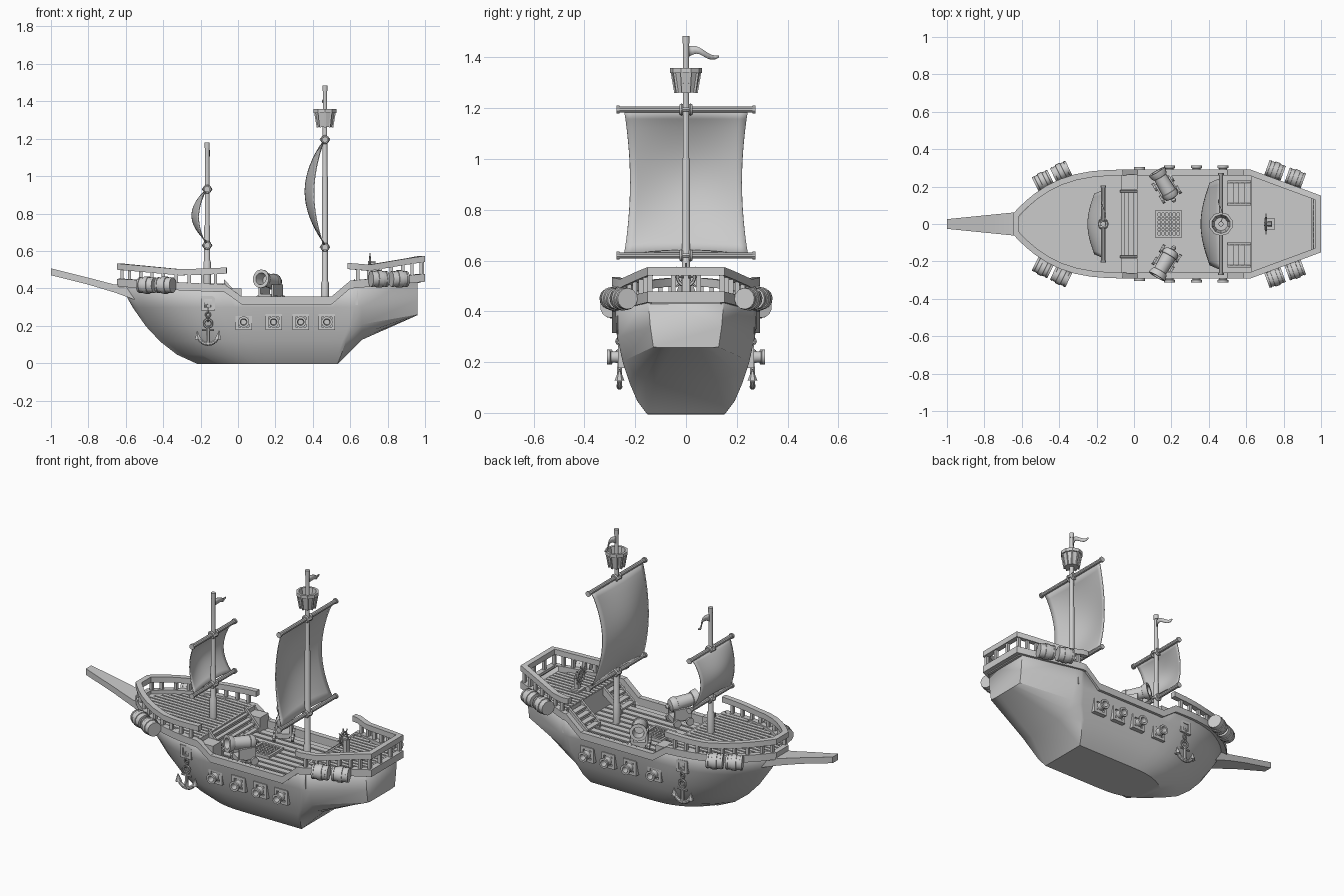
import bpy, bmesh, math
from mathutils import Vector, Matrix

if "Cube" in bpy.data.objects:
    bpy.data.objects.remove(bpy.data.objects["Cube"])

# ---------- helpers ----------
def finish(name, bm):
    bmesh.ops.remove_doubles(bm, verts=bm.verts, dist=1e-5)
    bmesh.ops.recalc_face_normals(bm, faces=bm.faces)
    me = bpy.data.meshes.new(name)
    bm.to_mesh(me)
    bm.free()
    ob = bpy.data.objects.new(name, me)
    bpy.context.collection.objects.link(ob)
    return ob

def loft(name, rings, loop=True, cap0=True, cap1=True, closed=False):
    bm = bmesh.new()
    R = [[bm.verts.new(p) for p in r] for r in rings]
    n = len(rings[0])
    for i in range(len(R) if closed else len(R) - 1):
        a, b = R[i], R[(i + 1) % len(R)]
        for j in range(n if loop else n - 1):
            k = (j + 1) % n
            bm.faces.new((a[j], a[k], b[k], b[j]))
    if not closed:
        if cap0: bm.faces.new(R[0])
        if cap1: bm.faces.new(R[-1])
    return finish(name, bm)

def lathe(name, prof, loc, axis=(0, 0, 1), seg=12, closed=False):
    q = Vector((0, 0, 1)).rotation_difference(Vector(axis).normalized())
    rings = [[Vector(loc) + q @ Vector((r * math.cos(a), r * math.sin(a), z))
              for a in [2 * math.pi * (k + .5) / seg for k in range(seg)]] for r, z in prof]
    return loft(name, rings, closed=closed)

def rod(name, p, q, r1, r2=None, seg=8):
    d = Vector(q) - Vector(p)
    return lathe(name, [(r1, 0), (r2 or r1, d.length)], p, d, seg)

def torus(name, loc, axis, R, r, seg=14):
    prof = [(R + r * math.cos(a), r * math.sin(a)) for a in [k * math.pi / 3 for k in range(6)]]
    return lathe(name, prof, loc, axis, seg, closed=True)

def boxes(name, items):  # items: (centre, size[, z rotation])
    bm = bmesh.new()
    for it in items:
        rot = Matrix.Rotation(it[2] if len(it) > 2 else 0, 4, 'Z')
        bmesh.ops.create_cube(bm, size=1, matrix=Matrix.Translation(it[0]) @ rot @ Matrix.Diagonal((*it[1], 1)))
    return finish(name, bm)

def sweep(name, pts, w, h, closed=False):
    pts = [Vector(p) for p in pts]
    n, rings = len(pts), []
    for i, p in enumerate(pts):
        a = pts[i - 1] if (i or closed) else p
        b = pts[(i + 1) % n] if (i < n - 1 or closed) else p
        d1, d2 = (p - a).to_2d(), (b - p).to_2d()
        d1, d2 = (d1 if i or closed else d2).normalized(), (d2 if d2.length else d1).normalized()
        t = (d1 + d2).normalized()
        nv = Vector((-t.y, t.x, 0)) * (w / 2 / max(.5, t.dot(d2)))
        up = Vector((0, 0, h / 2))
        rings.append([p + nv + up, p - nv + up, p - nv - up, p + nv - up])
    return loft(name, rings, closed=closed)

def interp(tab, x):
    for (a, za), (b, zb) in zip(tab, tab[1:]):
        if x <= b:
            return za + (zb - za) * max(0, (x - a) / (b - a))
    return tab[-1][1]

# ---------- hull shape ----------
SHEER = [(-.63, .45), (-.3, .43), (-.07, .42), (.02, .355), (.5, .355), (.6, .44), (1, .478)]
sheer = lambda x: interp(SHEER, x)
def shape(u, e=.18):
    return e + (1 - e) * (1 - (1 - min(1, max(0, u) / .5)) ** 3.1)
def hw(x):
    return .275 * shape((x + .63) / 1.25) if x <= .62 else .275 - .135 * (x - .62) / .365

LEV = [(0, -.2, .53, .15, .03), (.05, -.31, .55, .187, .04), (.12, -.4, .575, .217, .06),
       (.2, -.475, .61, .243, .09), (.3, -.545, .62, .265, .14), (None, -.63, .62, .275, .18)]
XS = [-.63, -.61, -.57, -.52, -.46, -.39, -.31, -.23, -.15, -.07, .02, .14, .26, .38, .5, .6, .62]
def ring(half):
    return [(x, y, z) for x, y, z in reversed(half)] + [(x, -y, z) for x, y, z in half]
rings = []
for i, xt in enumerate([-.63] + XS):
    u = (xt + .63) / 1.25
    rings.append(ring([(xb + u * (xs - xb) - (.012 if i == 0 else 0), H * shape(u, e) if i else 0,
                        sheer(xt) if z is None else z) for z, xb, xs, H, e in LEV]))
rings.append(ring([(.66, y, z) for y, z in zip((.12, .16, .2, .235, .256, hw(.66)), (.13, .14, .16, .21, .3, .445))]))
rings.append(ring([(.955, y, z) for y, z in zip((.05, .08, .1, .125, .137, .148), (.26, .26, .26, .262, .34, .47))]))
hull = loft("hull", rings, loop=False, cap0=False)
m = hull.modifiers.new("thickness", 'SOLIDIFY')
m.thickness, m.offset = .012, 0

# gunwale trim and railings
def around(xs, zf):
    return [(x, hw(x), zf(x)) for x in xs]
mir = lambda pts: [(x, -y, z) for x, y, z in reversed(pts)]
full = around(XS + [.985], lambda x: sheer(x) - .02)
sweep("gunwale_trim", full + mir(full), .032, .042, closed=True)
brail = lambda x: interp([(-.64, .517), (-.3, .485), (-.06, .495)], x)
srail = lambda x: interp([(.58, .52), (.7, .51), (1, .56)], x)
b = around([x for x in XS if x < -.1] + [-.06], brail)
sweep("bow_rail", mir(b) + b, .032, .033)
s = around([.585, .62, .7, .8, .9, .985], srail)
sweep("stern_rail", s + mir(s), .032, .033)
posts = []
for rail, xs in ((brail, [-.62, -.58, -.52, -.46, -.4, -.33, -.26, -.19, -.12]),
                 (srail, [.64, .7, .76, .82, .88, .93, .98])):
    for x in xs:
        for sy in (1, -1):
            z0, z1 = sheer(x) - .01, rail(x)
            posts.append(((x, sy * hw(x), (z0 + z1) / 2), (.018, .018, z1 - z0)))
posts += [((.985, y, .515), (.018, .018, .09)) for y in (-.05, .05)]
boxes("rail_posts", posts)

# bowsprit
loft("bowsprit", [[(x, -w, z0), (x, w, z0), (x, w, z1), (x, -w, z1)] for x, w, z0, z1 in
     [(-.54, .07, .335, .42), (-.66, .06, .378, .42), (-.8, .046, .42, .457), (-1, .026, .47, .507)]])

# ---------- decks with planks ----------
def deck(name, x0, x1, z, pitch):
    n = 40
    xs = [x0 + (x1 - x0) * i / n for i in range(n + 1)]
    loft(name, [[(x, hw(x) - .008, z - .006), (x, -hw(x) + .008, z - .006),
                 (x, -hw(x) + .008, z - .014), (x, hw(x) - .008, z - .014)] for x in xs])
    planks = []
    for k in range(-int(.27 / pitch), int(.27 / pitch) + 1):
        y = k * pitch
        ok = [x for x in xs if hw(x) - .012 >= abs(y) + pitch * .3]
        if len(ok) > 1:
            planks.append((((ok[0] + ok[-1]) / 2, y, z - .004), (ok[-1] - ok[0], pitch * .74, .009)))
    boxes(name + "_planks", planks)
deck("fore_deck", -.62, -.07, .425, .03)
deck("main_deck", -.07, .63, .315, .05)
deck("stern_deck", .63, .975, .443, .03)
boxes("bulkheads", [((-.075, 0, .365), (.015, .53, .12)), ((.635, 0, .375), (.015, .54, .13))])

# stairs
st = []
for i in range(4):
    z = .34 + i * .025
    st.append(((.005 - i * .022, 0, z - .005), (.026, .34, .012)))
    for sy in (1, -1):
        st.append(((.515 + i * .03, sy * .165, z + .002), (.034, .11, .012)))
st += [((-.025, sy * .225, .355), (.085, .08, .09)) for sy in (1, -1)]
boxes("stairs", st)
for sy in (1, -1):
    for nm, y, xa, xb in (("fore", .175, .02, -.075), ("aft_outer", .225, .5, .625), ("aft_inner", .105, .5, .625)):
        loft(nm + "_stringer", [[(xa, yy, .31), (xa, yy, .345), (xb, yy, .45), (xb, yy, .40)]
                                for yy in (sy * y - .007, sy * y + .007)])

# hatch grate
g = [((.185 + a * .065, 0, .322), (.014, .145, .014)) for a in (-1, 1)]
g += [((.185, a * .065, .322), (.145, .014, .014)) for a in (-1, 1)]
g += [((.185 + k * .02, 0, .32), (.008, .13, .008)) for k in range(-2, 3)]
g += [((.185, k * .02, .32), (.13, .008, .008)) for k in range(-2, 3)]
boxes("hatch_grate", g)

# ---------- masts, yards, sails, flags ----------
def rig(tag, x, z0, top, za, zb, L, W, B):
    lathe(tag + "_mast", [(.021, z0), (.021, z0 + .12), (.016, z0 + .13), (.016, za - .2),
                          (.013, za - .19), (.012, top - .03), (.014, top - .03), (.014, top)], (x, 0, 0))
    for z in (za, zb):
        rod(tag + "_yard", (x, -L, z), (x, L, z), .012, seg=10)
        for sy in (1, -1):
            rod(tag + "_yard_end", (x, sy * L, z), (x, sy * (L + .012), z), .016, seg=10)
            torus(tag + "_lashing", (x, sy * .018, z), (0, 1, 0), .016, .008)
        torus(tag + "_mast_collar", (x, 0, z), (0, 0, 1), .02, .009)
    rows = []
    for i in range(17):
        t = i / 16
        f = math.sin(math.pi * t) ** .85
        rows.append([(x - .004 - B * f * (.55 + .45 * math.cos(s * math.pi / 2)),
                      s * W * (1 - .1 * f), zb + (za - zb) * t + .02 * (1 - t) * (1 - s * s))
                     for s in [k / 8 - 1 for k in range(17)]])
    sail = loft(tag + "_sail", rows, loop=False, cap0=False, cap1=False)
    sail.modifiers.new("thickness", 'SOLIDIFY').thickness = .005
    fl = [[(x + .012 * math.sin(t * 5), .01 + .12 * t, top - .04 - .035 * t + .008 * math.sin(t * 6)),
           (x + .012 * math.sin(t * 5), .01 + .12 * t, top - .082 + .012 * math.sin(t * 6))]
          for t in [k / 8 for k in range(9)]]
    flag = loft(tag + "_flag", fl, loop=False, cap0=False, cap1=False)
    flag.modifiers.new("thickness", 'SOLIDIFY').thickness = .004
rig("main", .465, .31, 1.485, 1.195, .62, .262, .245, .105)
rig("fore", -.165, .42, 1.18, .93, .63, .195, .18, .08)

# crow's nest
lathe("crows_nest", [(.01, 1.262), (.042, 1.262), (.056, 1.338), (.064, 1.338), (.064, 1.358),
                     (.05, 1.358), (.036, 1.275), (.01, 1.275)], (.465, 0, 0), seg=10)
for k in range(10):
    a = 2 * math.pi * k / 10 + math.pi / 10
    c, s_ = math.cos(a), math.sin(a)
    rod("nest_stave", (.465 + .042 * c, .042 * s_, 1.26), (.465 + .057 * c, .057 * s_, 1.345), .006, seg=4)

# ---------- helm ----------
boxes("helm_stand", [((.725, 0, .485), (.025, .03, .09)), ((.725, 0, .448), (.06, .06, .012))])
torus("helm_wheel", (.705, 0, .535), (1, 0, 0), .034, .006, 16)
rod("helm_hub", (.695, 0, .535), (.735, 0, .535), .011)
for k in range(4):
    d = Vector((0, math.cos(k * math.pi / 4), math.sin(k * math.pi / 4))) * .055
    rod("helm_spoke", Vector((.705, 0, .535)) - d, Vector((.705, 0, .535)) + d, .0035, seg=6)

# ---------- parts on both sides ----------
GUN = [(.008, -.095), (.014, -.085), (.01, -.075), (.036, -.068), (.044, -.05), (.044, -.035), (.04, -.033),
       (.036, .06), (.042, .062), (.05, .085), (.05, .095), (.032, .095), (.026, .03)]
PORT = [(.03, 0), (.03, .02), (.024, .022), (.022, .05), (.03, .054), (.03, .066), (.018, .066), (.015, .03)]
CASK = [(.034, -.046), (.042, -.046), (.044, -.034), (.041, -.033), (.043, -.014), (.047, -.013)]
CASK += [(r, -z) for r, z in reversed(CASK)]
for sy in (1, -1):
    # deck cannons on carriages
    c, ax = Vector((.17, sy * .2, .44)), Vector((-.5, sy * .85, .12))
    lathe("deck_cannon", GUN, c, ax, 14)
    ang = math.atan2(ax.y, ax.x)
    side = Vector((-math.sin(ang), math.cos(ang), 0))
    fw = Vector((math.cos(ang), math.sin(ang), 0))
    base = Vector((.175, sy * .19, 0))
    boxes("cannon_carriage", [(base + Vector((0, 0, .355)), (.11, .07, .03), ang)] +
          [(base + side * .04 * k + Vector((0, 0, .385)), (.1, .014, .07), ang) for k in (1, -1)])
    for k in (1, -1):
        for j in (1, -1):
            p = base + side * .044 * k + fw * .038 * j + Vector((0, 0, .34))
            rod("carriage_wheel", p, p + side * .014 * k, .023, seg=10)
    # gun ports
    for x in (.03, .19, .335, .475):
        y = sy * (.246 if x > .1 else .238)
        fr = [((x + a * .036, y, .22), (.016, .045, .088)) for a in (1, -1)]
        fr += [((x, y, .22 + a * .036), (.088, .045, .016)) for a in (1, -1)]
        boxes("gun_port_frame", fr + [((x, y, .22), (.07, .02, .07))])
        lathe("gun_barrel", PORT, (x, y, .22), (0, sy, 0))
    # barrels lashed outside the rails
    for p, q in (((-.487, .232), (-.39, .28)), ((.754, .286), (.862, .246))):
        d = Vector((q[0] - p[0], sy * (q[1] - p[1]), 0))
        for x, y in (p, q):
            lathe("barrel", CASK, (x, sy * y, .417 if x < 0 else .45), d, 12)
    # anchor
    x, y = -.16, sy * .262
    fr = [((x + a * .028, y - sy * .01, .32), (.016, .04, .075)) for a in (1, -1)]
    fr += [((x, y - sy * .01, .32 + a * .03), (.075, .04, .016)) for a in (1, -1)]
    boxes("anchor_plate", fr + [((x, y - sy * .015, .32), (.06, .025, .06))])
    for k in range(4):
        torus("chain_link", (x, y, .305 - k * .023), (k % 2, 1 - k % 2, 0), .013, .004, 10)
    torus("anchor_ring", (x, y, .212), (0, 1, 0), .022, .006)
    rod("anchor_shank", (x, y, .2), (x, y, .1), .009, .012)
    rod("anchor_stock", (x - .033, y, .178), (x + .033, y, .178), .006)
    arc = [(x + .056 * math.sin(a), y, .158 - .056 * math.cos(a)) for a in [(k - 4) * .33 for k in range(9)]]
    for p, q in zip(arc, arc[1:]):
        rod("anchor_arm", p, q, .011)
    for k in (1, -1):
        rod("anchor_fluke", (x + k * .054, y, .128), (x + k * .058, y, .172), .019, .002, 6)

# smooth round parts, keep hard edges
bpy.ops.object.select_all(action='SELECT')
bpy.context.view_layer.objects.active = hull
bpy.ops.object.shade_smooth_by_angle(angle=math.radians(32))
